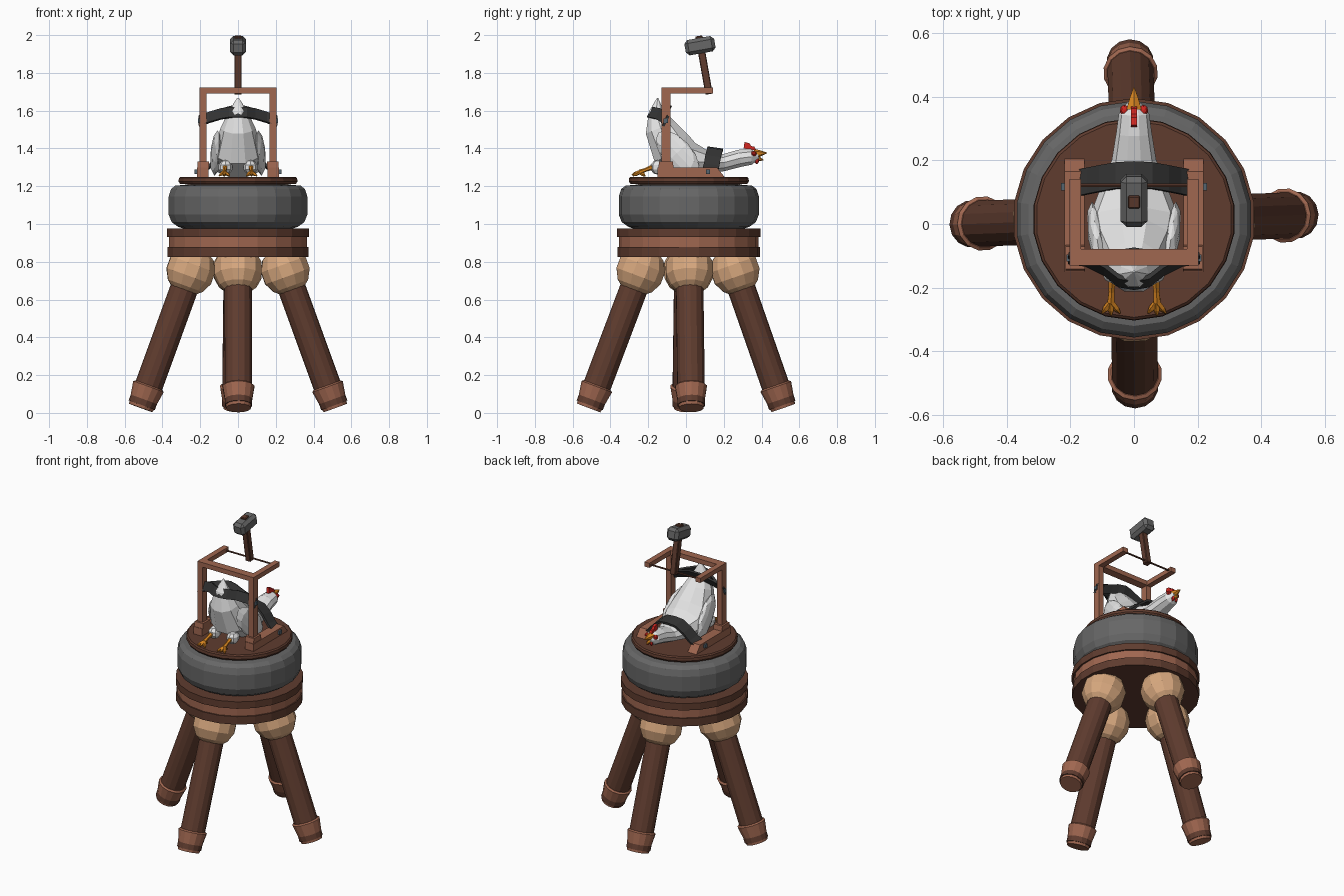
import bpy, bmesh, math
from mathutils import Vector, Matrix, Euler

if "Cube" in bpy.data.objects:
    bpy.data.objects.remove(bpy.data.objects["Cube"])


def mat(name, rgb):
    m = bpy.data.materials.new(name)
    m.diffuse_color = (*rgb, 1)
    m.use_nodes = True
    m.node_tree.nodes["Principled BSDF"].inputs["Base Color"].default_value = m.diffuse_color
    return m


DARK = mat("dark wood", (0.115, 0.045, 0.028))
LIGHT = mat("light wood", (0.35, 0.135, 0.08))
TAN = mat("tan", (0.68, 0.39, 0.21))
RUBBER = mat("grey", (0.135, 0.135, 0.135))
BELT = mat("belt black", (0.035, 0.035, 0.035))
WHITE = mat("white feathers", (0.78, 0.78, 0.78))
ORANGE = mat("orange", (0.70, 0.24, 0.015))
RED = mat("red", (0.65, 0.02, 0.015))
STEEL = mat("blue steel", (0.09, 0.13, 0.16))
CY = 0.015  # the round parts sit slightly towards the back


def finish(name, bm, m):
    bmesh.ops.recalc_face_normals(bm, faces=bm.faces[:])
    me = bpy.data.meshes.new(name)
    bm.to_mesh(me)
    bm.free()
    me.materials.append(m)
    ob = bpy.data.objects.new(name, me)
    bpy.context.collection.objects.link(ob)
    return ob


def loft(name, rings, m):
    """Skin a list of equal-length rings and cap both ends."""
    bm = bmesh.new()
    vs = [[bm.verts.new(p) for p in r] for r in rings]
    n = len(rings[0])
    for a, b in zip(vs, vs[1:]):
        for i in range(n):
            j = (i + 1) % n
            bm.faces.new((a[i], a[j], b[j], b[i]))
    bm.faces.new(vs[0])
    bm.faces.new(vs[-1])
    return finish(name, bm, m)


def circle(r, z, n):
    return [Vector((r * math.cos(2 * math.pi * (i + .5) / n),
                    r * math.sin(2 * math.pi * (i + .5) / n), z)) for i in range(n)]


def lathe(name, profile, m, n=22, at=(0, CY, 0)):
    return loft(name, [[p + Vector(at) for p in circle(r, z, n)] for r, z in profile], m)


def tube(name, p0, p1, profile, m, n=14):
    """Lathe along p0-p1; profile is (radius, fraction of length)."""
    p0, p1 = Vector(p0), Vector(p1)
    q = (p1 - p0).to_track_quat('Z', 'Y')
    L = (p1 - p0).length
    return loft(name, [[p0 + q @ p for p in circle(r, t * L, n)] for r, t in profile], m)


def box(name, lo, hi, m, bevel=0.0, rot=None):
    lo, hi = Vector(lo), Vector(hi)
    bm = bmesh.new()
    bmesh.ops.create_cube(bm, size=1)
    bmesh.ops.scale(bm, vec=hi - lo, verts=bm.verts)
    if bevel:
        bmesh.ops.bevel(bm, geom=bm.edges[:], offset=bevel, segments=1, affect='EDGES')
    if rot:
        bmesh.ops.rotate(bm, matrix=Euler(rot).to_matrix(), verts=bm.verts)
    bmesh.ops.translate(bm, vec=(lo + hi) / 2, verts=bm.verts)
    return finish(name, bm, m)


def ball(name, at, scale, m, rot=(0, 0, 0), u=10, v=7):
    bm = bmesh.new()
    bmesh.ops.create_uvsphere(bm, u_segments=u, v_segments=v, radius=1)
    M = Matrix.Translation(at) @ Euler(rot).to_matrix().to_4x4() @ Matrix.Diagonal((*scale, 1))
    bmesh.ops.transform(bm, matrix=M, verts=bm.verts)
    return finish(name, bm, m)


def strap(name, half, width, t, m):
    """Symmetric band through mirrored points (x, y, z); width is a vector."""
    pts = [Vector((-x, y, z)) for x, y, z in half] + [Vector(p) for p in half[-2::-1]]
    w, rings = Vector(width) / 2, []
    for i, p in enumerate(pts):
        tan = pts[min(i + 1, len(pts) - 1)] - pts[max(i - 1, 0)]
        nrm = tan.cross(w).normalized() * t / 2
        rings.append([p + w + nrm, p - w + nrm, p - w - nrm, p + w - nrm])
    return loft(name, rings, m)


# stand legs with ball joints and tapered feet
for name, d, off in (("right", (1, 0), (0, .028)), ("left", (-1, 0), (0, 0)),
                     ("back", (0, 1), (-.012, 0)), ("front", (0, -1), (.003, 0))):
    d = Vector((d[0], d[1], 0))
    o = Vector((off[0], off[1], 0))
    c = Vector((0, .01, 0))
    low, top = d * .515 + o + Vector((0, 0, .026)), d * .25 + o * .3 + c + Vector((0, 0, .755))
    tube(name + "_leg", low, top, [(.074, .02), (.074, 1)], DARK)
    tube(name + "_foot", low, top, [(.066, 0), (.086, .155), (.076, .165)], LIGHT)
    R = .133
    tube(name + "_ball_joint", top - (top - low).normalized() * R, top + (top - low).normalized() * R,
         [(R * math.sin(math.pi * k), .5 - .5 * math.cos(math.pi * k))
          for k in (.16, .27, .42, .58, .73, .88)], TAN, 12)

# layered round platform
lathe("platform_bottom", [(.378, .825), (.378, .877)], DARK)
lathe("platform_middle", [(.370, .877), (.370, .93)], LIGHT)
lathe("platform_top", [(.380, .93), (.380, .975)], DARK)

# tyre and deck on top of it
lathe("tyre", [(.28, .972), (.32, .985), (.355, 1.01), (.371, 1.05), (.371, 1.145),
               (.358, 1.185), (.335, 1.203), (.28, 1.208)], RUBBER)
lathe("deck", [(.27, 1.195), (.27, 1.213), (.31, 1.213), (.318, 1.225), (.316, 1.243),
               (.308, 1.250)], DARK)

# wooden frame: rails, post blocks, posts, arms
for s, side in ((1, "right"), (-1, "left")):
    def sbox(name, x0, x1, y0, y1, z0, z1, m=LIGHT, b=0.0):
        a, c = sorted((s * x0, s * x1))
        return box(side + name, (a, y0, z0), (c, y1, z1), m, b)
    prof = [(-.15, 1.248), (.205, 1.248), (.165, 1.298), (-.15, 1.298)]
    loft(side + "_rail", [[(s * x, y, z) for y, z in prof] for x in (.155, .218)], LIGHT)
    prof = [(-.147, 1.295), (-.065, 1.295), (-.07, 1.33), (-.142, 1.33)]
    loft(side + "_post_block", [[(s * x, y, z) for y, z in prof] for x in (.153, .215)], LIGHT)
    sbox("_post", .167, .203, -.13, -.083, 1.3, 1.70)
    sbox("_arm", .167, .203, -.09, .142, 1.692, 1.722)
    sbox("_rail_bolt", .215, .229, .105, .128, 1.264, 1.288, STEEL)
    sbox("_post_bolt", .20, .212, -.118, -.096, 1.535, 1.558, STEEL)
box("crossbeam", (-.203, -.13, 1.692), (.203, -.078, 1.722), LIGHT)
tube("pivot_rod", (-.19, .122, 1.705), (.19, .122, 1.705), [(.006, 0), (.006, 1)], DARK, 6)

# hammer leaning back on the pivot
tilt = (math.radians(10), 0, 0)
box("hammer_handle", (-.019, .0755, 1.685), (.019, .1145, 1.998), DARK, .004, tilt)
box("hammer_head", (-.042, -.006, 1.903), (.042, .154, 1.985), RUBBER, .018, tilt)

# bird body lofted along its spine: (y, z, half thickness, half width)
spine = [(-.150, 1.668, .003, .004), (-.158, 1.60, .040, .048), (-.135, 1.51, .088, .092),
         (-.075, 1.395, .122, .130), (.015, 1.335, .105, .142), (.115, 1.325, .065, .105),
         (.20, 1.325, .047, .070), (.285, 1.348, .048, .056), (.345, 1.356, .044, .048),
         (.385, 1.358, .016, .018)]
rings = []
for i, (y, z, t, w) in enumerate(spine):
    a, b = spine[max(i - 1, 0)], spine[min(i + 1, len(spine) - 1)]
    up = Vector((0, -(b[1] - a[1]), b[0] - a[0])).normalized()
    ring = []
    for k in range(10):
        ang = 2 * math.pi * k / 10
        p = Vector((w * math.cos(ang), y, z)) + up * t * math.sin(ang)
        p.z = max(p.z, 1.248)
        ring.append(p)
    rings.append(ring)
loft("bird_body", rings, WHITE)

# wings, thighs, legs and toes, eyes and wattles
for s, side in ((1, "right"), (-1, "left")):
    ball(side + "_wing", (s * .116, -.045, 1.375), (.028, .15, .075), WHITE,
         (math.radians(-47), 0, s * math.radians(-8)), 8, 6)
    ball(side + "_thigh", (s * .066, -.145, 1.30), (.038, .045, .04), WHITE, (0, 0, 0), 8, 5)
    heel, ankle = (s * .068, -.165, 1.305), Vector((s * .072, -.245, 1.275))
    tube(side + "_shank", heel, ankle, [(.015, 0), (.010, .6), (.013, 1)], ORANGE, 6)
    for k, (dx, dy, dz) in enumerate(((-.028, -.035, -.02), (0, -.042, -.015),
                                      (.028, -.035, -.02), (0, .03, -.022))):
        tube(f"{side}_toe_{k}", ankle, ankle + Vector((dx, dy, dz)),
             [(.011, 0), (.010, .6), (.003, 1)], ORANGE, 5)
    ball(side + "_cheek", (s * .030, .357, 1.372), (.016, .018, .014), RED, (0, 0, 0), 7, 5)
    ball(side + "_wattle", (s * .012, .375, 1.335), (.009, .012, .018), RED, (0, 0, 0), 6, 4)

# open beak
tube("upper_beak", (0, .36, 1.372), (0, .428, 1.376), [(.027, 0), (.016, .5), (.002, 1)], ORANGE, 6)
tube("lower_beak", (0, .36, 1.352), (0, .41, 1.338), [(.022, 0), (.012, .55), (.002, 1)], ORANGE, 6)

# comb
comb = [(.305, 1.40), (.37, 1.39), (.362, 1.41), (.345, 1.412), (.335, 1.428), (.31, 1.434)]
loft("comb", [[(x, y, z) for y, z in comb] for x in (-.009, .009)], RED)

# belts over the tail and over the neck
strap("tail_belt", [(.206, -.107, 1.545), (.15, -.115, 1.565), (.09, -.145, 1.583),
                    (.045, -.180, 1.590), (0, -.188, 1.590)], (0, .026, .054), .014, BELT)
strap("tail_belt_inner", [(.15, -.112, 1.565), (.085, -.105, 1.585), (.04, -.098, 1.598),
                          (0, -.092, 1.602)], (0, .026, .05), .012, BELT)
strap("neck_belt", [(.19, .125, 1.275), (.145, .135, 1.31), (.105, .143, 1.355),
                    (.055, .152, 1.392), (0, .155, 1.398)], (0, .082, -.012), .014, BELT)
